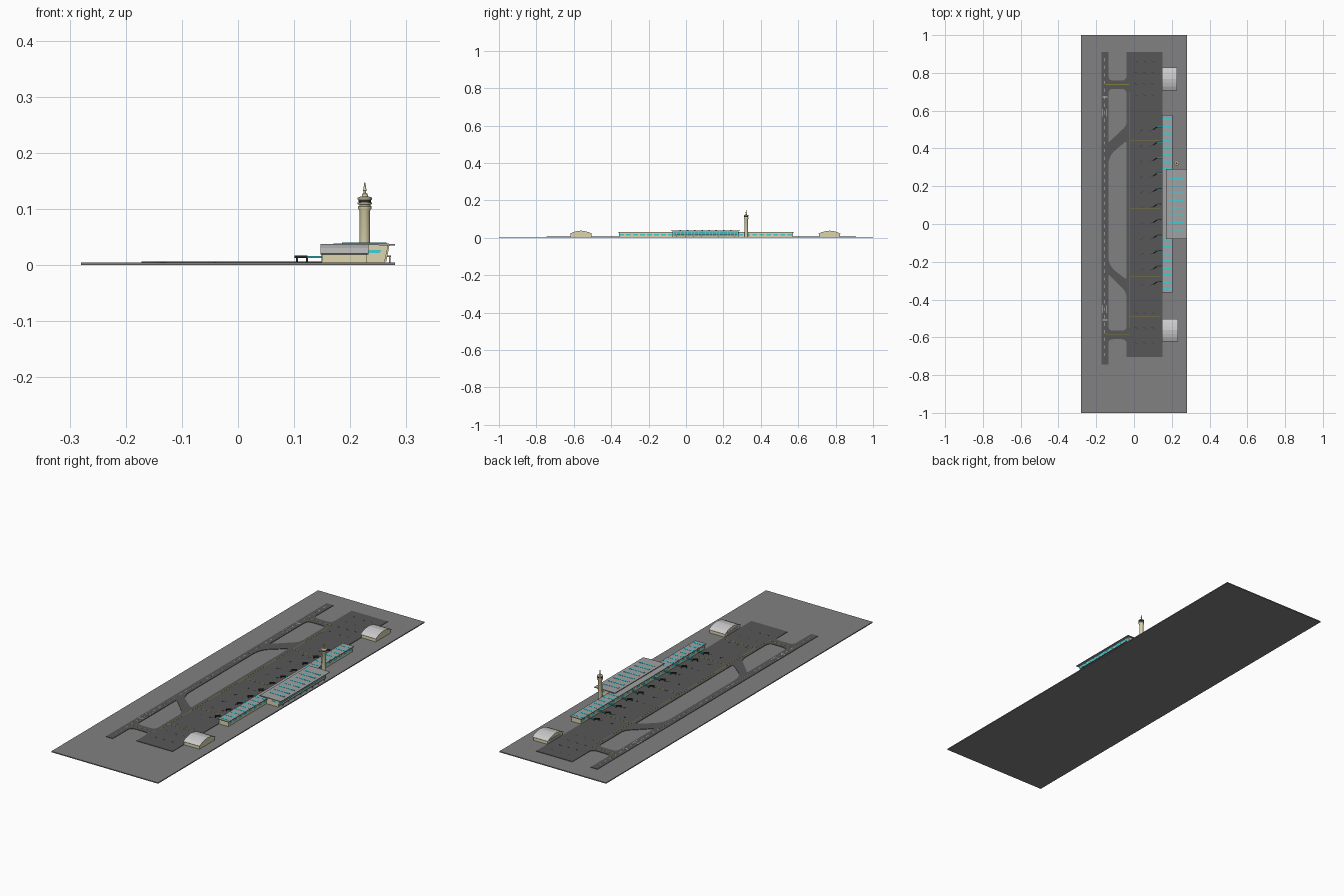
import bpy, bmesh, math
from mathutils import Vector, Matrix

if "Cube" in bpy.data.objects:
    bpy.data.objects.remove(bpy.data.objects["Cube"])


def mat(name, r, g, b):
    m = bpy.data.materials.new(name)
    m.diffuse_color = (r, g, b, 1)
    m.use_nodes = True
    m.node_tree.nodes["Principled BSDF"].inputs["Base Color"].default_value = m.diffuse_color
    return m


GROUND = mat("ground_grey", 0.22, 0.22, 0.22)
ASPHALT = mat("asphalt", 0.095, 0.095, 0.095)
DARK = mat("dark", 0.03, 0.03, 0.03)
WALL = mat("sand_wall", 0.72, 0.66, 0.42)
ROOF = mat("roof_grey", 0.36, 0.36, 0.36)
GLASS = mat("cyan_glass", 0.05, 0.62, 0.70)
YELLOW = mat("yellow_paint", 0.22, 0.20, 0.04)
WHITE = mat("white_paint", 0.6, 0.6, 0.6)
Z0, Z1 = 0.0045, 0.0066     # top of ground slab, top of asphalt


def finish(name, bm, m):
    bmesh.ops.recalc_face_normals(bm, faces=bm.faces)
    me = bpy.data.meshes.new(name)
    bm.to_mesh(me)
    bm.free()
    ob = bpy.data.objects.new(name, me)
    bpy.context.collection.objects.link(ob)
    if m:
        me.materials.append(m)
    return ob


def boxes(name, items, m=None):
    """items: (x0, x1, y0, y1, z0, z1[, turn about z])"""
    bm = bmesh.new()
    for x0, x1, y0, y1, z0, z1, *turn in items:
        mx = (Matrix.Translation(((x0 + x1) / 2, (y0 + y1) / 2, (z0 + z1) / 2))
              @ Matrix.Rotation(turn[0] if turn else 0, 4, 'Z')
              @ Matrix.Diagonal((x1 - x0, y1 - y0, z1 - z0, 1)))
        bmesh.ops.create_cube(bm, size=1, matrix=mx)
    return finish(name, bm, m)


def prism(name, pts, a, b, axis, m=None):
    """Profile (u, z) pushed from a to b along axis 'X' or 'Y'."""
    bm = bmesh.new()
    put = (lambda u, z, t: (t, u, z)) if axis == 'X' else (lambda u, z, t: (u, t, z))
    f = bm.faces.new([bm.verts.new(put(u, z, a)) for u, z in pts])
    r = bmesh.ops.extrude_face_region(bm, geom=[f])
    vs = [v for v in r["geom"] if isinstance(v, bmesh.types.BMVert)]
    d = b - a
    bmesh.ops.translate(bm, verts=vs, vec=(d, 0, 0) if axis == 'X' else (0, d, 0))
    return finish(name, bm, m)


def rounded(pts, n=5):
    """pts (x, y, radius): cut each corner with a small curve."""
    out = []
    for i, (x, y, r) in enumerate(pts):
        p = Vector((x, y))
        if r == 0:
            out.append(p)
            continue
        a = p + (Vector(pts[i - 1][:2]) - p).normalized() * r
        b = p + (Vector(pts[(i + 1) % len(pts)][:2]) - p).normalized() * r
        for k in range(n + 1):
            t = k / n
            out.append(a * (1 - t) ** 2 + p * 2 * t * (1 - t) + b * t * t)
    return out


# ground slab
boxes("ground_slab", [(-0.28, 0.28, -1, 1, 0, Z0)], GROUND)

# runway, taxiways and apron as one sheet with grass islands cut out
L, R, c = -0.136, -0.04, 0.025
outline = [(-0.172, 0.91, 0), (L, 0.91, 0), (L, 0.76, c), (R, 0.76, c), (R, 0.91, 0),
           (0.15, 0.91, 0), (0.15, -0.705, 0), (R, -0.705, 0), (R, -0.61, c), (L, -0.61, c),
           (L, -0.745, 0), (-0.172, -0.745, 0)]
islands = [
    [(L, 0.715, c), (R, 0.715, c), (R, 0.52, 0.02), (L, 0.43, 0.01)],
    [(R, 0.44, 0.015), (L, 0.36, 0.05), (L, -0.22, 0.05), (R, -0.295, 0.015)],
    [(L, -0.265, 0.01), (R, -0.36, 0.03), (R, -0.565, c), (L, -0.565, c)],
]
cu = bpy.data.curves.new("runway_and_apron", 'CURVE')
cu.dimensions, cu.fill_mode, cu.extrude = '2D', 'BOTH', (Z1 - Z0) / 2
for loop in [outline] + islands:
    pts = rounded(loop)
    sp = cu.splines.new('POLY')
    sp.points.add(len(pts) - 1)
    for q, p in zip(sp.points, pts):
        q.co = (p.x, p.y, 0, 1)
    sp.use_cyclic_u = True
sheet = bpy.data.objects.new("runway_and_apron", cu)
bpy.context.collection.objects.link(sheet)
sheet.location.z = (Z0 + Z1) / 2
cu.materials.append(ASPHALT)
bpy.context.view_layer.objects.active = sheet
sheet.select_set(True)
bpy.ops.object.convert(target='MESH')
sheet.select_set(False)

# painted lines
ZP = Z1 + 0.0003
boxes("runway_dashes", [(-0.155, -0.153, y / 100, y / 100 + 0.018, Z1, ZP) for y in range(-70, 88, 4)]
      + [(-0.168, -0.140, y, y + 0.004, Z1, ZP) for y in (0.67, -0.51)]
      + [(x, x + 0.002, y, y + 0.04, Z1, ZP) for y in (0.57, -0.47) for x in (-0.166, -0.146)], WHITE)
boxes("taxi_lines", [(-0.024, -0.021, -0.55, 0.70, Z1, ZP)]
      + [(-0.021, 0.14, y, y + 0.003, Z1, ZP) for y in (0.44, 0.08, -0.28, -0.49)]
      + [(-0.15, -0.024, y, y + 0.003, Z1, ZP) for y in (0.737, -0.588)], YELLOW)
gates = [0.515 - 0.082 * i for i in range(11)]
boxes("stand_marks", [(x, x + 0.022, y - 0.02, y - 0.018, Z1, ZP, 0.5)
                      for y in gates for x in (0.03, 0.08)]
      + [(x, x + 0.02, y, y + 0.002, Z1, ZP, -0.5)
         for y in (0.86, 0.80, 0.74, 0.68, -0.47, -0.55, -0.63) for x in (0.0, 0.045, 0.09)], DARK)

# concourse
boxes("concourse_walls", [(0.152, 0.200, -0.358, 0.572, Z0, 0.027)], WALL)
boxes("concourse_roof", [(0.147, 0.205, -0.363, 0.577, 0.027, 0.030)], ROOF)
sky = [0.555 - 0.0375 * i for i in range(25)]
boxes("concourse_skylights", [(0.150, 0.202, y - 0.005, y + 0.005, 0.029, 0.0306)
                              for y in sky if not -0.08 < y < 0.29], GLASS)
boxes("concourse_windows", [(x, x + 0.001, y - 0.013, y + 0.013, 0.013, 0.021)
                            for y in sky for x in (0.1513, 0.1997)], GLASS)

# main terminal with outward leaning glass front
Y0, Y1 = -0.08, 0.29
prism("terminal_walls", [(0.182, Z0), (0.261, Z0), (0.268, 0.036), (0.182, 0.036)],
      Y0 + 0.008, Y1 - 0.008, 'Y', WALL)
prism("terminal_roof", [(0.170, 0.036), (0.280, 0.0355), (0.280, 0.038), (0.225, 0.0395), (0.170, 0.039)],
      Y0, Y1, 'Y', ROOF)
boxes("terminal_skylights", [(0.185, 0.265, y - 0.004, y + 0.004, 0.038, 0.0401)
                             for y in (0.24 - 0.0385 * i for i in range(8))], GLASS)
prism("terminal_glass_front", [(0.262, 0.009), (0.2635, 0.009), (0.2688, 0.034), (0.2673, 0.034)],
      Y0 + 0.012, Y1 - 0.012, 'Y', GLASS)
for i in range(19):
    y = Y0 + 0.012 + i * 0.0192
    prism("window_post", [(0.262, 0.007), (0.2645, 0.007), (0.2698, 0.036), (0.267, 0.036)],
          y - 0.0012, y + 0.0012, 'Y', WALL)
for y in (Y0 + 0.007, Y1 - 0.009):
    prism("terminal_end_window", [(0.228, 0.022), (0.252, 0.022), (0.256, 0.027), (0.228, 0.027)],
          y, y + 0.002, 'Y', GLASS)
boxes("entrance_canopy", [(0.255, 0.273, Y0 + 0.02, Y1 - 0.02, 0.015, 0.017)]
      + [(0.2695, 0.2715, Y0 + 0.03 + 0.0443 * i, Y0 + 0.032 + 0.0443 * i, Z0, 0.015) for i in range(8)], ROOF)

# hangars
for x0, x1, yc in ((0.147, 0.233, -0.562), (0.147, 0.228, 0.768)):
    h, e = 0.056, 0.022
    arch = [(h + 0.004, e - 0.001), (0.04, 0.0305), (0.02, 0.0355), (0, 0.038)]
    top = arch + [(-u, z) for u, z in arch[-2::-1]]
    under = [(u * 0.95, z - 0.002) for u, z in reversed(top)]
    prism("hangar_roof", [(yc + u, z) for u, z in top + under], x0, x1, 'X')
    prism("hangar_walls", [(yc + h, Z0)] + [(yc + u * 0.93, z - 0.001) for u, z in top] + [(yc - h, Z0)],
          x0 + 0.003, x1 - 0.003, 'X', WALL)
    boxes("hangar_door", [(x0 + 0.002, x0 + 0.004, yc - 0.042, yc + 0.042, Z0, 0.021)], ROOF)

# jet bridges
glass, cabs = [], []
for y in gates:
    glass.append((0.121, 0.153, y - 0.003, y + 0.003, 0.0125, 0.0165))
    cabs += [(0.1005, 0.1245, y - 0.011, y - 0.005, 0.0125, 0.0175, 0.6),
             (0.1215, 0.1245, y - 0.0015, y + 0.0015, Z1, 0.013),
             (0.1035, 0.1065, y - 0.0145, y - 0.0115, Z1, 0.013)]
boxes("jet_bridge_corridors", glass, GLASS)
boxes("jet_bridge_cabs", cabs, DARK)


# control tower
def lathe(name, prof, m, n=20):
    bm = bmesh.new()
    rings = [[bm.verts.new((r * math.cos(2 * math.pi * k / n), r * math.sin(2 * math.pi * k / n), z))
              for k in range(n)] for r, z in prof]
    for a, b in zip(rings, rings[1:]):
        for k in range(n):
            bm.faces.new((a[k], a[(k + 1) % n], b[(k + 1) % n], b[k]))
    bm.faces.new(rings[0])
    bm.faces.new(rings[-1])
    ob = finish(name, bm, m)
    ob.location = (0.226, 0.322, 0)
    bpy.context.view_layer.objects.active = ob
    ob.select_set(True)
    bpy.ops.object.shade_smooth_by_angle(angle=math.radians(30))
    ob.select_set(False)


lathe("tower_shaft", [(0.0098, Z0), (0.0095, 0.097), (0.0122, 0.102), (0.0122, 0.105), (0.0098, 0.1055),
                      (0.0098, 0.108), (0.013, 0.109), (0.013, 0.1115), (0.011, 0.1115)], WALL)
lathe("tower_windows", [(0.0105, 0.111), (0.0118, 0.1175)], DARK)
lathe("tower_cap", [(0.0132, 0.117), (0.0132, 0.120), (0.009, 0.122), (0.0055, 0.1225), (0.005, 0.127),
                    (0.0025, 0.129), (0.0025, 0.132), (0.0032, 0.133), (0.0006, 0.148)], WALL)
